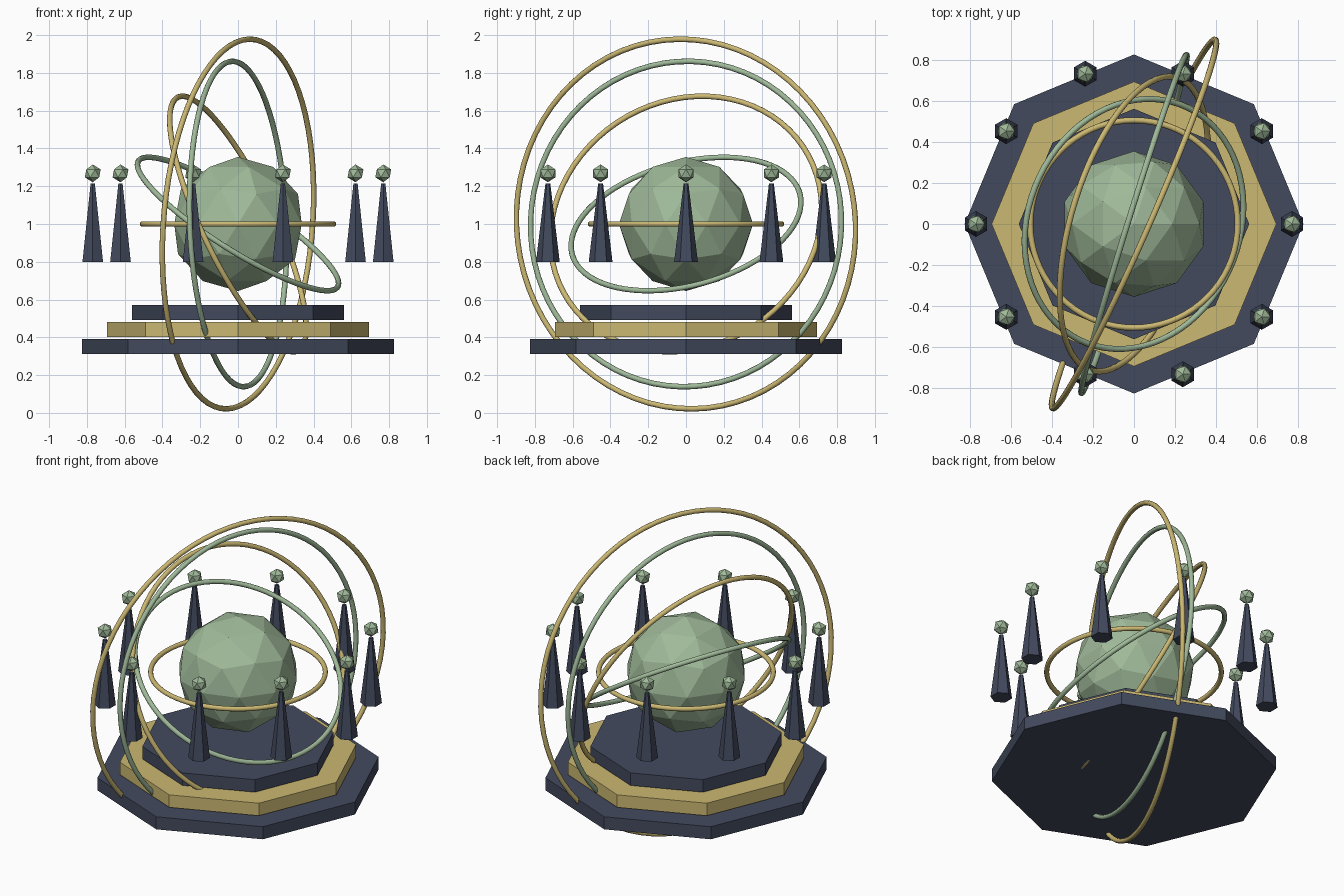
import bpy
from math import sin, cos, tau

if "Cube" in bpy.data.objects:
    bpy.data.objects.remove(bpy.data.objects["Cube"])


def material(name, rgb):
    m = bpy.data.materials.new(name)
    m.diffuse_color = (*rgb, 1)
    m.use_nodes = True
    m.node_tree.nodes["Principled BSDF"].inputs["Base Color"].default_value = m.diffuse_color
    return m


navy = material("navy", (0.055, 0.068, 0.11))
gold = material("gold", (0.60, 0.48, 0.17))
green = material("green", (0.35, 0.49, 0.32))


def finish(name, mat):
    ob = bpy.context.object
    ob.name = name
    ob.data.materials.append(mat)
    return ob


# Stepped octagonal base, three separate slabs
for i, (radius, mat) in enumerate([(0.825, navy), (0.693, gold), (0.561, navy)]):
    bpy.ops.mesh.primitive_cylinder_add(vertices=8, radius=radius, depth=0.08,
                                        location=(0, 0, 0.352 + 0.0895 * i))
    finish(f"base_tier_{i + 1}", mat)

# Faceted core
bpy.ops.mesh.primitive_ico_sphere_add(subdivisions=2, radius=0.355, location=(0, 0, 1))
finish("core_sphere", green)

# Nested rings, each larger and turned further than the last
for i in range(5):
    bpy.ops.mesh.primitive_torus_add(major_radius=0.505 + 0.119 * i, minor_radius=0.0147,
                                     major_segments=72, minor_segments=10,
                                     location=(0, 0, 1),
                                     rotation=(0.35 * i, 0.5 * i, 0.25 * i))
    finish(f"ring_{i + 1}", green if i % 2 else gold)
    bpy.ops.object.shade_smooth()

# Circle of floating spires with faceted tips
for i in range(10):
    x, y = 0.769 * cos(tau * i / 10), 0.769 * sin(tau * i / 10)
    bpy.ops.mesh.primitive_cone_add(vertices=6, radius1=0.063, radius2=0.013, depth=0.415,
                                    location=(x, y, 1.006))
    finish(f"spire_{i + 1}", navy)
    bpy.ops.mesh.primitive_ico_sphere_add(subdivisions=1, radius=0.047, location=(x, y, 1.268))
    finish(f"spire_tip_{i + 1}", green)
